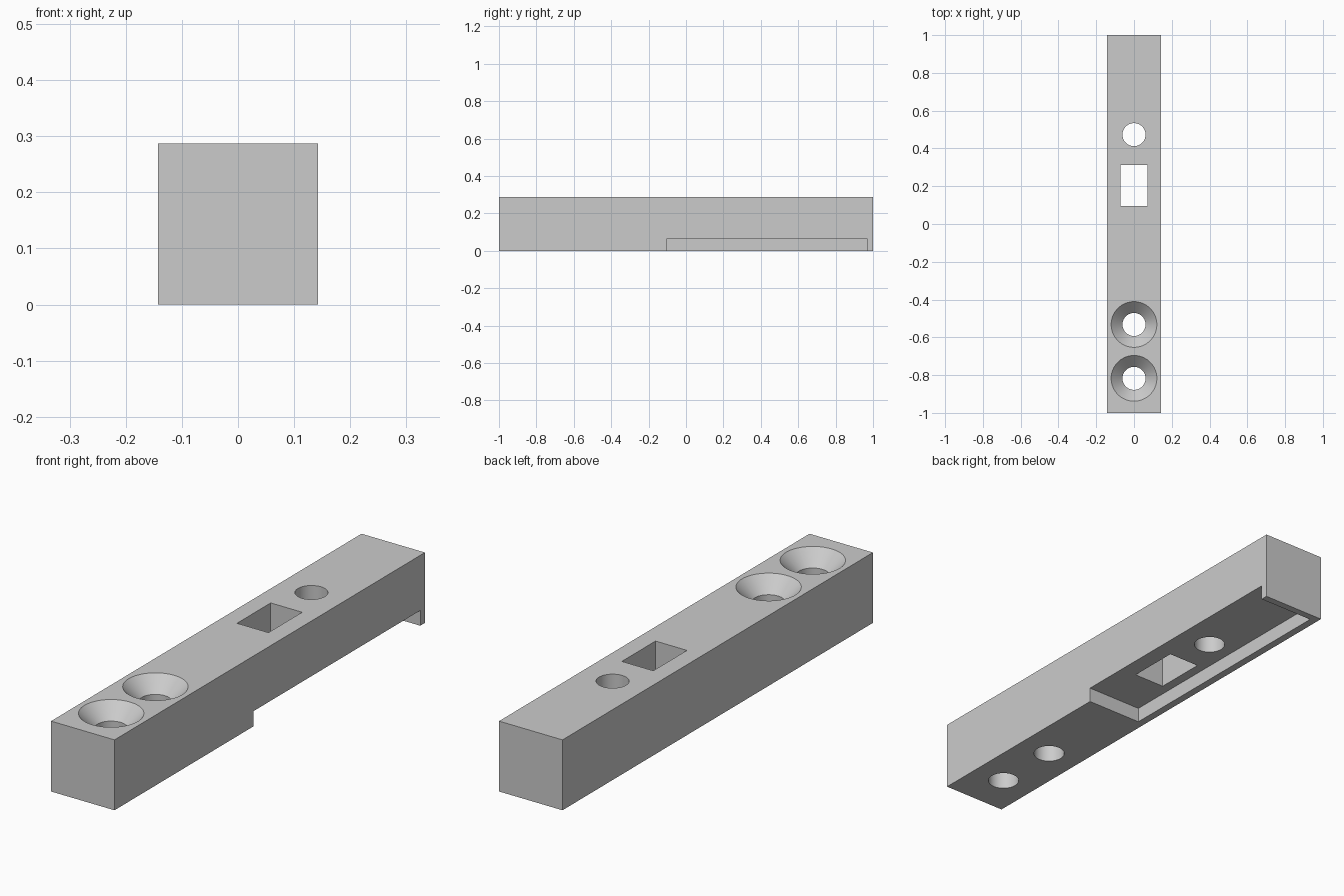
import bpy
import bmesh
import math
from mathutils import Matrix, Vector

if "Cube" in bpy.data.objects:
    bpy.data.objects.remove(bpy.data.objects["Cube"], do_unlink=True)

HALF_WIDTH = 0.143
HEIGHT = 0.287
HOLE_RADIUS = 0.061
SINK_RADIUS = 0.121
MARGIN = 0.05

grey = bpy.data.materials.new("plain grey")
grey.use_nodes = True
colour = (0.6, 0.6, 0.6, 1)
grey.diffuse_color = colour
grey.node_tree.nodes["Principled BSDF"].inputs["Base Color"].default_value = colour


def add_object(name, bm):
    bmesh.ops.recalc_face_normals(bm, faces=bm.faces)
    mesh = bpy.data.meshes.new(name)
    bm.to_mesh(mesh)
    bm.free()
    mesh.materials.append(grey)
    obj = bpy.data.objects.new(name, mesh)
    bpy.context.collection.objects.link(obj)
    return obj


def box(name, low, high):
    low, high = Vector(low), Vector(high)
    bm = bmesh.new()
    matrix = Matrix.Translation((low + high) / 2) @ Matrix.Diagonal((*(high - low), 1))
    bmesh.ops.create_cube(bm, size=1, matrix=matrix)
    return add_object(name, bm)


def turned(name, y, profile, steps=64):
    """Revolve (radius, z) points about a vertical axis at the given y."""
    bm = bmesh.new()
    verts = [bm.verts.new((r, y, z)) for r, z in profile]
    edges = [bm.edges.new(pair) for pair in zip(verts, verts[1:])]
    bmesh.ops.spin(bm, geom=verts + edges, cent=(0, y, 0), axis=(0, 0, 1),
                   angle=math.tau, steps=steps, use_duplicate=False)
    bmesh.ops.remove_doubles(bm, verts=bm.verts, dist=0.0001)
    return add_object(name, bm)


# Main bar
bar = box("bar", (-HALF_WIDTH, -1, 0), (HALF_WIDTH, 1, HEIGHT))

# Underside pocket, open on the left side, and the rectangular window
cutters = [
    box("pocket_cutter", (-0.111, -0.105, -MARGIN), (HALF_WIDTH + MARGIN, 0.97, 0.062)),
    box("window_cutter", (-0.071, 0.095, -MARGIN), (0.071, 0.312, HEIGHT + MARGIN)),
]

# Plain round hole
bottom, top = -MARGIN, HEIGHT + MARGIN
cutters.append(turned("hole_cutter", 0.473, [
    (0, bottom), (HOLE_RADIUS, bottom), (HOLE_RADIUS, top), (0, top)]))

# Two countersunk screw holes
shoulder = HEIGHT - (SINK_RADIUS - HOLE_RADIUS)
for y in (-0.532, -0.817):
    cutters.append(turned("countersink_cutter", y, [
        (0, bottom), (HOLE_RADIUS, bottom), (HOLE_RADIUS, shoulder),
        (SINK_RADIUS, HEIGHT), (SINK_RADIUS, top), (0, top)]))

# Cut the bar, then discard the cutters
bpy.ops.object.select_all(action="DESELECT")
bar.select_set(True)
bpy.context.view_layer.objects.active = bar
for cutter in cutters:
    cutter.hide_render = True
    cut = bar.modifiers.new(cutter.name, "BOOLEAN")
    cut.operation = "DIFFERENCE"
    cut.solver = "EXACT"
    cut.object = cutter
    bpy.ops.object.modifier_apply(modifier=cut.name)
    bpy.data.objects.remove(cutter, do_unlink=True)

bpy.ops.object.shade_smooth_by_angle(angle=math.radians(30))
